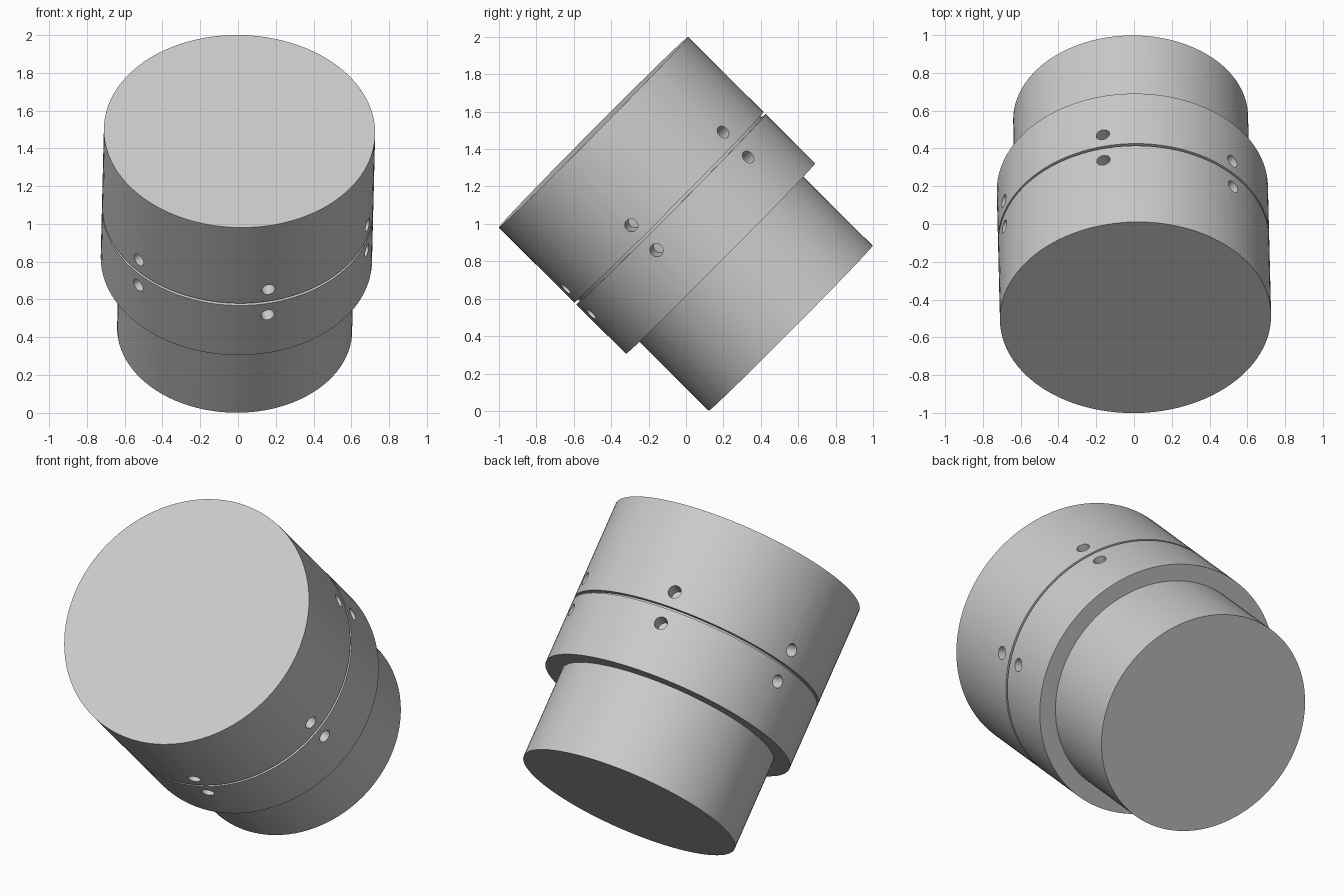
import bpy, bmesh, math
from mathutils import Matrix

cube = bpy.data.objects.get("Cube")
if cube:
    bpy.data.objects.remove(cube)

grey = bpy.data.materials.new("light_grey")
grey.use_nodes = True
colour = (0.6, 0.6, 0.6, 1)
grey.diffuse_color = colour
grey.node_tree.nodes["Principled BSDF"].inputs["Base Color"].default_value = colour

BODY_R, GROOVE_R, STEM_R = 0.718, 0.69, 0.622
GROOVE_Z, LENGTH = -0.577, 1.487
SIDES = 96


def make_object(name, bm):
    bmesh.ops.recalc_face_normals(bm, faces=bm.faces)
    mesh = bpy.data.meshes.new(name)
    bm.to_mesh(mesh)
    bm.free()
    mesh.materials.append(grey)
    obj = bpy.data.objects.new(name, mesh)
    bpy.context.collection.objects.link(obj)
    return obj


# Stepped cylinder: wide body, thin groove, collar and narrower stem
profile = [(BODY_R, 0), (BODY_R, GROOVE_Z + 0.008), (GROOVE_R, GROOVE_Z + 0.008),
           (GROOVE_R, GROOVE_Z - 0.008), (BODY_R, GROOVE_Z - 0.008),
           (BODY_R, -0.958), (STEM_R, -0.958), (STEM_R, -LENGTH)]
bm = bmesh.new()
rings = [[bm.verts.new((r * math.cos(math.tau * i / SIDES),
                        r * math.sin(math.tau * i / SIDES), z))
          for i in range(SIDES)] for r, z in profile]
for upper, lower in zip(rings, rings[1:]):
    for i in range(SIDES):
        j = (i + 1) % SIDES
        bm.faces.new((upper[i], lower[i], lower[j], upper[j]))
bm.faces.new(rings[0])
bm.faces.new(rings[-1])
body = make_object("stepped_cylinder", bm)

# Six pairs of blind radial holes either side of the groove
bm = bmesh.new()
for k in range(6):
    for side in (-1, 1):
        place = (Matrix.Rotation(math.radians(43 + 60 * k), 4, "Z")
                 @ Matrix.Translation((BODY_R, 0, GROOVE_Z + side * 0.095))
                 @ Matrix.Rotation(math.pi / 2, 4, "Y"))
        bmesh.ops.create_cone(bm, cap_ends=True, segments=32, radius1=0.036,
                              radius2=0.036, depth=0.2, matrix=place)
cutter = make_object("hole_cutter", bm)
cutter.hide_render = True

cut = body.modifiers.new("holes", "BOOLEAN")
cut.operation = "DIFFERENCE"
cut.solver = "EXACT"
cut.object = cutter
bpy.ops.object.select_all(action="DESELECT")
body.select_set(True)
bpy.context.view_layer.objects.active = body
bpy.ops.object.modifier_apply(modifier=cut.name)
bpy.data.objects.remove(cutter)
bpy.ops.object.shade_smooth_by_angle(angle=math.radians(30))

# Tilt the whole part towards the front
body.matrix_world = (Matrix.Translation((0.008, -0.495, 1.49))
                     @ Matrix.Rotation(math.radians(45.2), 4, "X")
                     @ Matrix.Rotation(math.radians(1), 4, "Y"))
